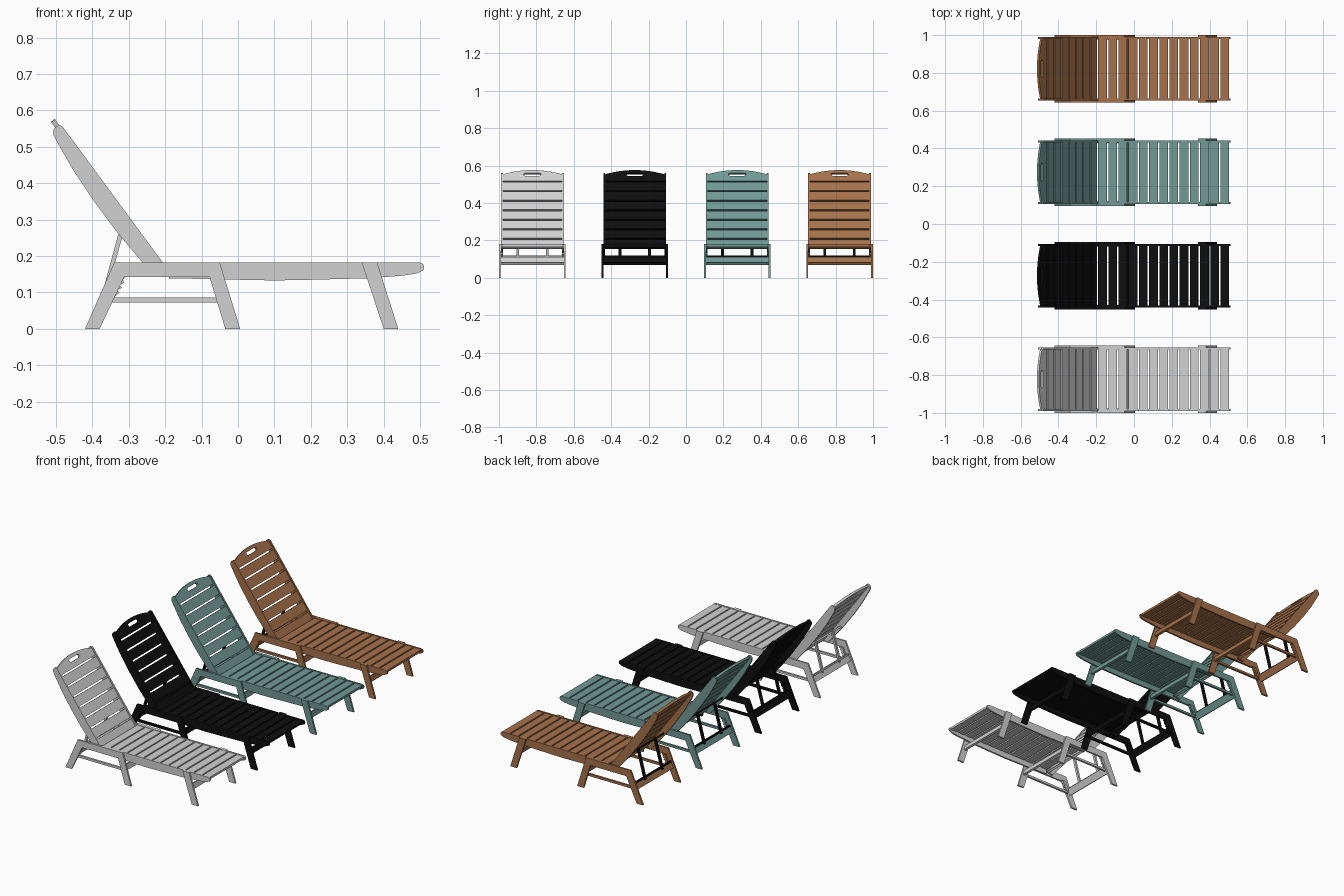
import bpy, bmesh, math
from mathutils import Vector, Matrix

if "Cube" in bpy.data.objects:
    bpy.data.objects.remove(bpy.data.objects["Cube"])


def material(name, rgb):
    m = bpy.data.materials.new(name)
    m.diffuse_color = (*rgb, 1)
    m.use_nodes = True
    m.node_tree.nodes["Principled BSDF"].inputs["Base Color"].default_value = m.diffuse_color
    return m


GRAY = material("light gray", (0.64, 0.64, 0.64))
BLACK = material("black", (0.0045, 0.0045, 0.0045))
TEAL = material("teal", (0.165, 0.32, 0.30))
BROWN = material("brown", (0.38, 0.167, 0.071))


def finish(bm, name, mat, y0):
    bmesh.ops.recalc_face_normals(bm, faces=bm.faces)
    bmesh.ops.translate(bm, vec=(0, y0, 0), verts=bm.verts)
    me = bpy.data.meshes.new(name)
    bm.to_mesh(me)
    bm.free()
    me.materials.append(mat)
    ob = bpy.data.objects.new(name, me)
    bpy.context.collection.objects.link(ob)


def add_prism(bm, loops, depth):
    """Fill closed 3D loops (outer + holes) and extrude by a vector."""
    edges = []
    for pts in loops:
        vs = [bm.verts.new(p) for p in pts]
        edges += [bm.edges.new((vs[i], vs[(i + 1) % len(vs)])) for i in range(len(vs))]
    if len(loops) == 1:
        faces = [bm.faces.new(vs)]
    else:
        r = bmesh.ops.triangle_fill(bm, edges=edges, use_beauty=True)
        faces = [g for g in r["geom"] if isinstance(g, bmesh.types.BMFace)]
    ext = bmesh.ops.extrude_face_region(bm, geom=faces, use_keep_orig=True)
    bmesh.ops.translate(bm, vec=depth, verts=[g for g in ext["geom"] if isinstance(g, bmesh.types.BMVert)])


def side_pair(name, prof, ya, yb, mat, y0):
    """Side profile (x, z) extruded in y, on both sides."""
    for s, side in ((-1, "near"), (1, "far")):
        bm = bmesh.new()
        add_prism(bm, [[(x, s * ya, z) for x, z in prof]], (0, s * (yb - ya), 0))
        finish(bm, f"{name}_{side}", mat, y0)


def bar(name, a, b, w, half, mat, y0):
    """Cross plank: side section from a to b with width w, spanning y."""
    a, b = Vector(a), Vector(b)
    d = (b - a).normalized()
    n = Vector((-d.y, d.x)) * w / 2
    bm = bmesh.new()
    add_prism(bm, [[(p.x, -half, p.y) for p in (a + n, b + n, b - n, a - n)]], (0, 2 * half, 0))
    finish(bm, name, mat, y0)


# side profiles
SEAT_RAIL = [(-.19, .182), (.5, .182), (.508, .178), (.511, .17), (.508, .16), (.49, .152),
             (.45, .146), (.36, .139), (.2, .135), (.1, .133), (-.19, .139)]
BACK_RAIL = [(-.19, .16), (-.482, .556), (-.49, .56), (-.5, .556), (-.507, .546), (-.507, .533),
             (-.495, .51), (-.45, .432), (-.395, .35), (-.33, .263), (-.26, .18), (-.235, .15)]
REAR_LEG = [(-.42, 0), (-.38, 0), (-.312, .143), (-.293, .182), (-.34, .182)]
MID_LEG = [(-.035, 0), (.006, 0), (-.05, .182), (-.09, .182)]
FRONT_LEG = [(.40, 0), (.44, 0), (.382, .182), (.34, .182)]
ARM_BOARD = [(-.318, .143), (-.07, .143), (-.08, .182), (-.298, .182)]
STRETCHER = [(-.345, .073), (-.055, .073), (-.058, .086), (-.34, .086)]
RACK = [(-.35, .09), (-.336, .09), (-.326, .1), (-.332, .106), (-.319, .113), (-.325, .12),
        (-.312, .128), (-.316, .134), (-.305, .145), (-.33, .145)]

# backrest frame: origin at the seat, U runs up the back, N faces the sitter
P0 = Vector((-.205, 0, .18))
U = Vector((-.595, 0, .804)).normalized()
N = Vector((.804, 0, .595)).normalized()


def back_point(y, t):
    return P0 + U * t - N * .004 + Vector((0, y, 0))


def lounger(tag, y0, mat, metal):
    def nm(s):
        return f"{tag}_{s}"

    side_pair(nm("seat_rail"), SEAT_RAIL, .158, .168, mat, y0)
    side_pair(nm("back_rail"), BACK_RAIL, .158, .168, mat, y0)
    side_pair(nm("rear_leg"), REAR_LEG, .168, .1785, mat, y0)
    side_pair(nm("middle_leg"), MID_LEG, .168, .1785, mat, y0)
    side_pair(nm("front_leg"), FRONT_LEG, .168, .1785, mat, y0)
    side_pair(nm("side_board"), ARM_BOARD, .168, .1785, mat, y0)
    side_pair(nm("lower_stretcher"), STRETCHER, .156, .168, mat, y0)
    side_pair(nm("notched_rack"), RACK, .158, .168, mat, y0)

    # seat slats
    bm = bmesh.new()
    for k in range(13):
        x = -.19 + .054 * k
        add_prism(bm, [[(x, -.158, .167), (x + .046, -.158, .167), (x + .046, -.158, .18), (x, -.158, .18)]],
                  (0, .316, 0))
    finish(bm, nm("seat_slats"), mat, y0)

    # back slats
    bm = bmesh.new()
    for k in range(7):
        t = .4155 - .0635 * k
        loop = [back_point(y, v) for y, v in ((-.158, t - .0545), (.158, t - .0545), (.158, t), (-.158, t))]
        add_prism(bm, [loop], -N * .013)
    t = .0345
    add_prism(bm, [[back_point(y, v) for y, v in ((-.158, -.02), (.158, -.02), (.158, t), (-.158, t))]], -N * .013)
    finish(bm, nm("back_slats"), mat, y0)

    # arched headboard with a rounded hand slot
    bm = bmesh.new()
    arch = [(-.158, .4245), (.158, .4245)]
    arch += [(y, .496 - .028 * (y / .158) ** 2) for y in [.158 - .316 * i / 16 for i in range(17)]]
    slot = []
    for cx, a0 in ((.038, -90), (-.038, 90)):
        for i in range(7):
            a = math.radians(a0 + 30 * i)
            slot.append((cx + .009 * math.cos(a), .467 + .009 * math.sin(a)))
    add_prism(bm, [[back_point(*p) for p in arch], [back_point(*p) for p in slot]], -N * .013)
    finish(bm, nm("headboard"), mat, y0)

    # cross planks between the legs
    bar(nm("front_crossbar"), (.393, .08), (.384, .11), .012, .168, mat, y0)
    bar(nm("middle_crossbar"), (-.034, .08), (-.043, .11), .012, .168, mat, y0)
    bar(nm("rear_crossbar"), (-.372, .073), (-.352, .108), .012, .168, mat, y0)

    # prop struts and their rods
    bar(nm("prop_top_rod"), (-.322, .262), (-.316, .27), .009, .158, metal, y0)
    bar(nm("prop_bottom_rod"), (-.364, .108), (-.362, .118), .009, .16, metal, y0)
    side_pair(nm("prop_strut"), [(-.372, .1), (-.36, .1), (-.313, .27), (-.326, .27)], .072, .086, metal, y0)


lounger("gray_lounger", -.8215, GRAY, GRAY)
lounger("black_lounger", -.274, BLACK, BLACK)
lounger("teal_lounger", .274, TEAL, BLACK)
lounger("brown_lounger", .8215, BROWN, BLACK)
